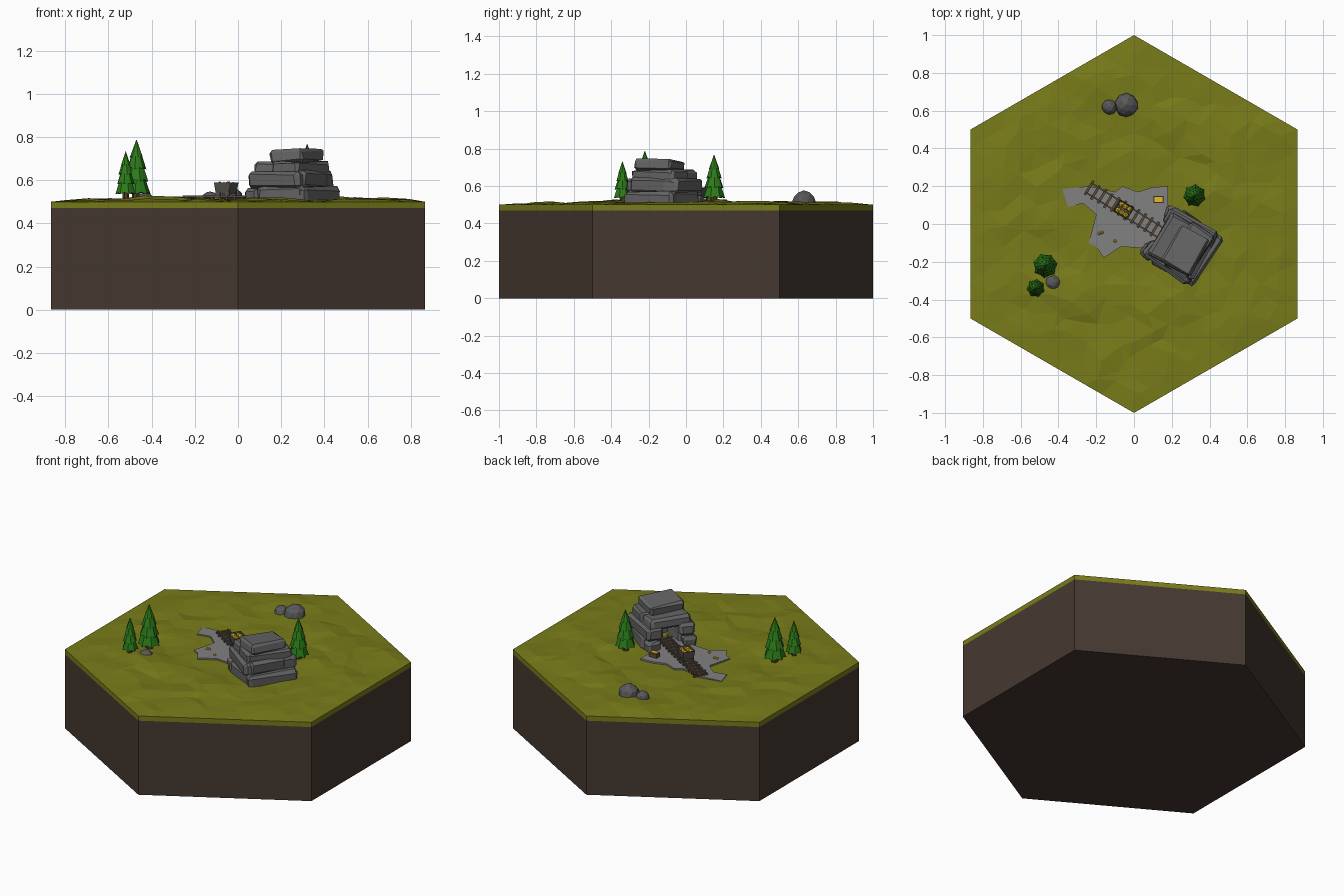
import bpy, bmesh, random
from math import sin, cos, pi, radians
from mathutils import Matrix, Vector, noise

if "Cube" in bpy.data.objects:
    bpy.data.objects.remove(bpy.data.objects["Cube"])

random.seed(4)

def material(name, rgb):
    m = bpy.data.materials.new(name)
    m.diffuse_color = (*rgb, 1)
    m.use_nodes = True
    m.node_tree.nodes["Principled BSDF"].inputs["Base Color"].default_value = m.diffuse_color
    return m

GRASS = material("grass", (.19, .2, .01))
DIRT = material("dirt", (.06, .04, .03))
LEAF = material("leaf", (.025, .2, .01))
BARK = material("bark", (.09, .04, .015))
STONE = material("stone", (.13, .13, .13))
BOULDER = material("boulder", (.1, .1, .105))
GRAVEL = material("gravel", (.22, .22, .22))
WOOD = material("wood", (.12, .07, .035))
IRON = material("iron", (.09, .08, .075))
GOLD = material("gold", (.75, .5, .02))

def finish(name, bm, mat, matrix=Matrix()):
    bm.transform(matrix)
    bmesh.ops.recalc_face_normals(bm, faces=bm.faces)
    me = bpy.data.meshes.new(name)
    bm.to_mesh(me)
    bm.free()
    me.materials.append(mat)
    ob = bpy.data.objects.new(name, me)
    bpy.context.collection.objects.link(ob)
    return ob

def prism(name, pts, z0, z1, mat):
    bm = bmesh.new()
    f = bm.faces.new([bm.verts.new((x, y, z0)) for x, y in pts])
    top = bmesh.ops.extrude_face_region(bm, geom=[f])["geom"]
    for v in top:
        if isinstance(v, bmesh.types.BMVert):
            v.co.z = z1
    return finish(name, bm, mat)

def add_box(bm, centre, size):
    m = Matrix.Translation(centre) @ Matrix.Diagonal((*size, 1))
    return bmesh.ops.create_cube(bm, size=1, matrix=m)["verts"]

# Hexagonal dirt block
hexagon = [(cos(radians(90 + 60 * i)), sin(radians(90 + 60 * i))) for i in range(6)]
prism("dirt_block", hexagon, 0, .47, DIRT)

# Uneven grass cap: subdivided fan with jitter, skirt pulled down
bm = bmesh.new()
mid = bm.verts.new((0, 0, .5))
rim = [bm.verts.new((x, y, .5)) for x, y in hexagon]
for i in range(6):
    bm.faces.new((mid, rim[i], rim[(i + 1) % 6]))
bmesh.ops.subdivide_edges(bm, edges=bm.edges[:], cuts=9, use_grid_fill=True)
for v in bm.verts:
    if v.is_boundary:
        continue
    edge = min(1, (.866 - max(v.co.xy.dot(Vector((cos(a), sin(a))))
               for a in (i * pi / 3 for i in range(6)))) / .12)
    flat = min(1, max(.1, ((v.co.xy - Vector((-.04, .02))).length - .22) / .25))
    h = .008 + .022 * noise.noise(v.co * 4.5) + random.uniform(-.006, .008)
    v.co.z = .5 + edge * flat * max(0, h)
    v.co.x += random.uniform(-.03, .03) * edge
    v.co.y += random.uniform(-.03, .03) * edge
skirt = bmesh.ops.extrude_edge_only(bm, edges=[e for e in bm.edges if e.is_boundary])["geom"]
for v in skirt:
    if isinstance(v, bmesh.types.BMVert):
        v.co.z = .47
finish("grass_cap", bm, GRASS)

# Gravel yard
prism("gravel_yard", [(-.38, .185), (-.24, .2), (-.1, .17), (-.06, .2), (.02, .17), (.1, .195),
                      (.18, .2), (.18, .1), (.3, -.06), (.2, -.16), (.08, -.13), (-.07, -.12),
                      (-.16, -.18), (-.2, -.12), (-.24, -.1), (-.2, .05), (-.27, .11), (-.35, .09)],
      .498, .511, GRAVEL)

# Trees: jagged stacked skirts on a trunk
def tree(name, x, y, radius, top):
    place = Matrix.Translation((x, y, .5)) @ Matrix.Rotation(random.random() * 6, 4, 'Z')
    bm = bmesh.new()
    bmesh.ops.create_cone(bm, segments=7, radius1=radius * .36, radius2=radius * .28, depth=.08,
                          cap_ends=True, matrix=Matrix.Translation((0, 0, .03)))
    finish(name + "_trunk", bm, BARK, place)
    bm = bmesh.new()
    base, n = .035, 14
    height = top - .5 - base
    for k, (r0, r1, a, b) in enumerate([(1, .5, 0, .38), (.88, .4, .23, .58),
                                        (.7, .28, .45, .78), (.48, 0, .66, 1)]):
        ring = []
        for i in range(n):
            s = 1 if i % 2 else .84
            t = 2 * pi * i / n + k * .4
            z = base + height * (a + (0 if i % 2 else .04))
            ring.append(bm.verts.new((radius * r0 * s * cos(t), radius * r0 * s * sin(t), z)))
        low = bm.verts.new((0, 0, base + height * (a + .05)))
        if r1:
            up = [bm.verts.new((radius * r1 * cos(2 * pi * i / n + k * .4),
                                radius * r1 * sin(2 * pi * i / n + k * .4),
                                base + height * b)) for i in range(n)]
            bm.faces.new(up)
        else:
            tip = bm.verts.new((0, 0, base + height))
        for i in range(n):
            j = (i + 1) % n
            bm.faces.new((ring[j], ring[i], low))
            bm.faces.new((ring[i], ring[j], up[j], up[i]) if r1 else (ring[i], ring[j], tip))
    finish(name + "_foliage", bm, LEAF, place)

tree("tall_tree", -.47, -.22, .066, .79)
tree("small_tree", -.52, -.34, .048, .735)
tree("mine_tree", .32, .15, .06, .77)

# Loose boulders
def boulder(name, x, y, z, r, squash=1):
    bm = bmesh.new()
    bmesh.ops.create_icosphere(bm, subdivisions=2, radius=r)
    for v in bm.verts:
        v.co *= random.uniform(.95, 1.04)
    finish(name, bm, BOULDER, Matrix.Translation((x, y, z)) @ Matrix.Diagonal((1, 1, squash, 1)))

boulder("large_boulder", -.04, .63, .512, .063)
boulder("side_boulder", -.13, .62, .507, .041)
boulder("tree_boulder", -.43, -.31, .505, .042, .85)

# Mine frame: local +x runs out of the entrance along the track
MINE = Matrix.Translation((.248, -.113, 0)) @ Matrix.Rotation(radians(148), 4, 'Z')

def slab(name, centre, size, turn=0, tilt=0):
    bm = bmesh.new()
    add_box(bm, (0, 0, 0), size)
    bmesh.ops.bevel(bm, geom=bm.edges[:], offset=min(size) * .2, segments=1, affect='EDGES')
    for v in bm.verts:
        v.co += Vector([random.uniform(-.006, .006) for _ in range(3)])
    bmesh.ops.triangulate(bm, faces=[f for f in bm.faces if f.calc_area() < .0008])
    finish(name, bm, STONE, MINE @ Matrix.Translation(centre)
           @ Matrix.Rotation(radians(turn), 4, 'Z') @ Matrix.Rotation(radians(tilt), 4, 'Y'))

# Stacked stone slabs around the tunnel
for side, s in (("left", 1), ("right", -1)):
    slab("base_stone_" + side, (-.03, s * .11, .532), (.25, .095, .085), s * 3)
    slab("foot_stone_" + side, (.125, s * .115, .525), (.08, .08, .07), s * -8)
    slab("wall_stone_" + side, (.005, s * .108, .6), (.29, .095, .08), s * -3)
slab("base_stone_back", (-.115, 0, .53), (.12, .3, .08))
slab("wall_stone_back", (-.095, 0, .6), (.1, .27, .085), 3)
slab("roof_stone_front", (.06, 0, .652), (.14, .25, .065), 2)
slab("roof_stone_back", (-.05, 0, .655), (.15, .27, .065), -3)
slab("top_stone", (-.035, .01, .71), (.17, .22, .062), 4, 5)

# Track
bm = bmesh.new()
for i in range(14):
    add_box(bm, (.04 + .041 * i, random.uniform(-.003, .003), .515), (.014, .088, .012))
finish("sleepers", bm, WOOD, MINE)
bm = bmesh.new()
for s in (-1, 1):
    add_box(bm, (.29, s * .029, .524), (.57, .008, .01))
finish("rails", bm, IRON, MINE)

# Ore cart: tapered open tub, four wheels, gold load
CART = MINE @ Matrix.Translation((.357, 0, 0))
bm = bmesh.new()
for v in add_box(bm, (0, 0, .564), (.088, .074, .05)):
    if v.co.z < .56:
        v.co.x *= .85
        v.co.y *= .85
bm.normal_update()
lid = max(bm.faces, key=lambda f: f.calc_center_median().z)
bmesh.ops.inset_region(bm, faces=[lid], thickness=.007)
for v in lid.verts:
    v.co.z -= .03
finish("cart_tub", bm, IRON, CART)
bm = bmesh.new()
for x in (-.025, .025):
    for y in (-.029, .029):
        bmesh.ops.create_cone(bm, segments=10, radius1=.013, radius2=.013, depth=.01, cap_ends=True,
                              matrix=Matrix.Translation((x, y, .538)) @ Matrix.Rotation(pi / 2, 4, 'X'))
finish("cart_wheels", bm, IRON, CART)

def nugget(bm, p, r):
    bmesh.ops.create_icosphere(bm, subdivisions=1, radius=r, matrix=Matrix.Translation(p)
                               @ Matrix.Rotation(random.random() * 6, 4, (1, 1, .5)))

bm = bmesh.new()
for x in (-.024, 0, .024):
    for y in (-.018, .018):
        nugget(bm, (x, y, .574 + random.uniform(0, .006)), .017)
finish("gold_load", bm, GOLD, CART)

# Scattered nuggets and a crate of gold
bm = bmesh.new()
for x, y in ((-.185, -.05), (-.1, -.09), (-.17, -.045)):
    nugget(bm, (x, y, .514), .009)
finish("loose_nuggets", bm, GOLD)
bm = bmesh.new()
add_box(bm, (.13, .13, .522), (.052, .036, .028))
finish("gold_crate", bm, WOOD)
bm = bmesh.new()
add_box(bm, (.13, .13, .535), (.042, .026, .01))
finish("crate_gold", bm, GOLD)
